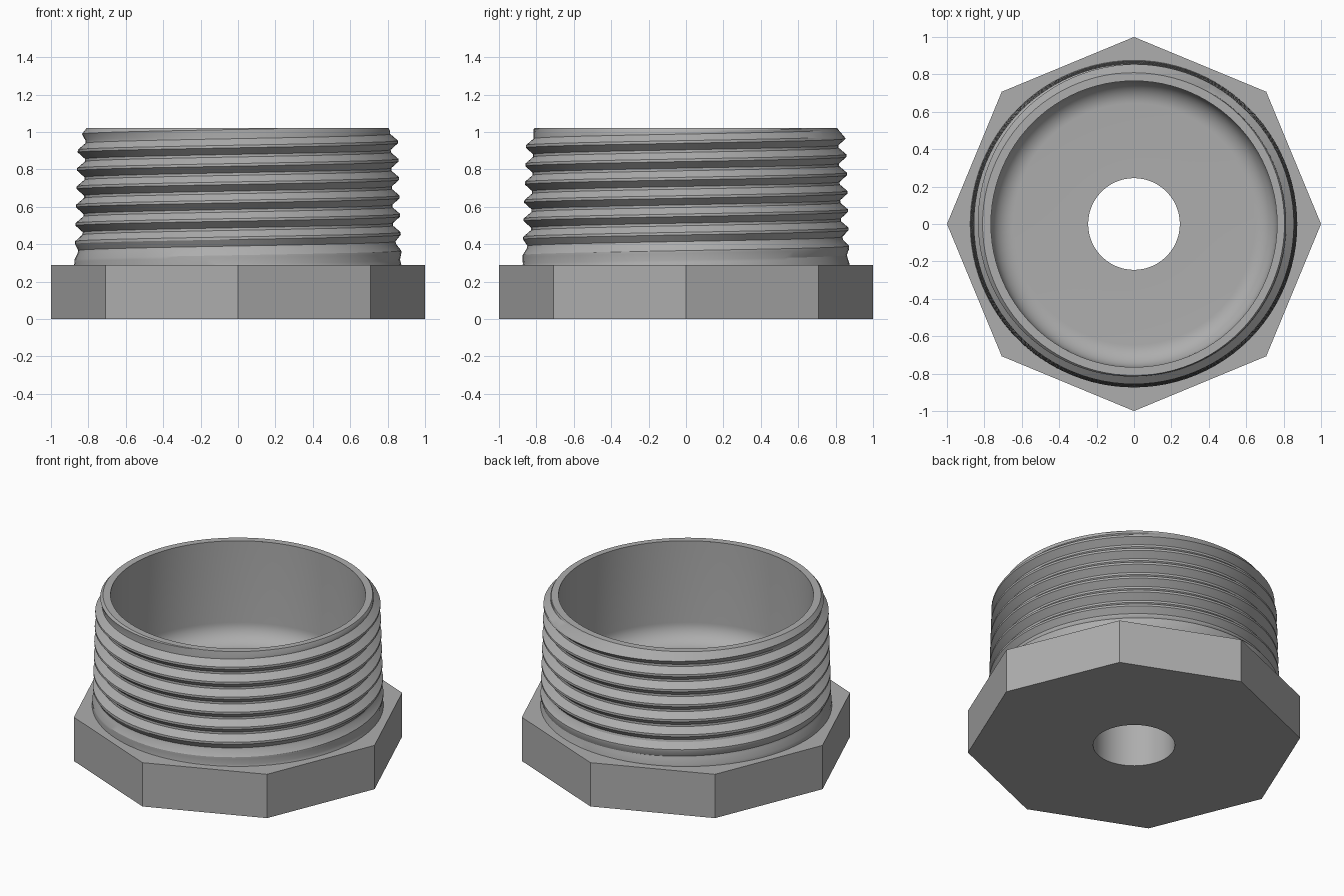
import bpy
import bmesh
from math import pi, cos, sin, hypot

if "Cube" in bpy.data.objects:
    bpy.data.objects.remove(bpy.data.objects["Cube"])

SEGS = 96
BASE_TOP, TOP = 0.29, 1.02
BORE, HOLE, FLOOR, FILLET = 0.765, 0.245, 0.36, 0.12
PITCH = 0.098

grey = bpy.data.materials.new("plain_grey")
grey.use_nodes = True
grey.diffuse_color = (0.42, 0.42, 0.42, 1)
grey.node_tree.nodes["Principled BSDF"].inputs["Base Color"].default_value = grey.diffuse_color


def finish(name, bm, angle=0.5):
    mesh = bpy.data.meshes.new(name)
    bm.to_mesh(mesh)
    bm.free()
    obj = bpy.data.objects.new(name, mesh)
    bpy.context.collection.objects.link(obj)
    mesh.materials.append(grey)
    bpy.ops.object.select_all(action='DESELECT')
    obj.select_set(True)
    bpy.context.view_layer.objects.active = obj
    bpy.ops.object.shade_smooth_by_angle(angle=angle)
    return obj


def circle(bm, r, n, z=0.0):
    verts = [bm.verts.new((r * cos(2 * pi * i / n), r * sin(2 * pi * i / n), z)) for i in range(n)]
    return verts, [bm.edges.new((verts[i], verts[(i + 1) % n])) for i in range(n)]


# Octagonal base with a round hole
bm = bmesh.new()
edges = circle(bm, 1, 8)[1] + circle(bm, HOLE, SEGS)[1]
bmesh.ops.triangle_fill(bm, edges=edges, use_beauty=True)
bmesh.ops.dissolve_limit(bm, angle_limit=0.01, verts=bm.verts[:], edges=bm.edges[:])
top = bmesh.ops.extrude_face_region(bm, geom=bm.faces[:], use_keep_orig=True)["geom"]
bmesh.ops.translate(bm, verts=[v for v in top if isinstance(v, bmesh.types.BMVert)], vec=(0, 0, BASE_TOP))
bmesh.ops.recalc_face_normals(bm, faces=bm.faces[:])
finish("octagonal_base", bm)

# Cup interior: wall, filleted floor and upper part of the hole
profile = [(BORE, TOP)]
for i in range(13):
    a = i / 12 * pi / 2
    profile.append((BORE - FILLET + FILLET * cos(a), FLOOR + FILLET - FILLET * sin(a)))
profile += [(HOLE, FLOOR), (HOLE, BASE_TOP)]
bm = bmesh.new()
rings = [circle(bm, r, SEGS, z)[0] for r, z in profile]
for a, b in zip(rings, rings[1:]):
    for i in range(SEGS):
        j = (i + 1) % SEGS
        bm.faces.new((a[i], b[i], b[j], a[j]))
finish("cup_interior", bm)


# Tapered right-hand thread, fading into a collar below and a chamfer above
def thread_radius(z, depth):
    r = 0.875 - 0.03 * (z - BASE_TOP) - depth
    r = max(r, 0.873 - 0.25 * (z - BASE_TOP))
    return min(r, 0.81 + 0.8 * (TOP - z))


section = [(-0.007, 0), (0.007, 0), (0.042, 0.04), (0.056, 0.04)]
bm = bmesh.new()
rows = []
for turn in range(-9, 3):
    for dz, depth in section:
        row = []
        for i in range(SEGS + 1):
            a = 2 * pi * i / SEGS
            z = 0.947 + PITCH * (turn + i / SEGS) + dz
            r = thread_radius(z, depth)
            row.append(bm.verts.new((r * cos(a), r * sin(a), z)))
        rows.append(row)
for a, b in zip(rows, rows[1:]):
    for i in range(SEGS):
        bm.faces.new((a[i], a[i + 1], b[i + 1], b[i]))
bmesh.ops.remove_doubles(bm, verts=bm.verts[:], dist=0.0001)
for z, side in ((BASE_TOP, -1), (TOP, 1)):
    cut = bmesh.ops.bisect_plane(bm, geom=bm.verts[:] + bm.edges[:] + bm.faces[:],
                                 plane_co=(0, 0, z), plane_no=(0, 0, side), clear_outer=True)

# Flat rim from the cut thread in to the bore
rim = [e for e in cut["geom_cut"] if isinstance(e, bmesh.types.BMEdge)]
inner = bmesh.ops.extrude_edge_only(bm, edges=rim)["geom"]
for v in inner:
    if isinstance(v, bmesh.types.BMVert):
        k = BORE / hypot(v.co.x, v.co.y)
        v.co.x *= k
        v.co.y *= k
bmesh.ops.recalc_face_normals(bm, faces=bm.faces[:])
finish("threaded_collar", bm)
